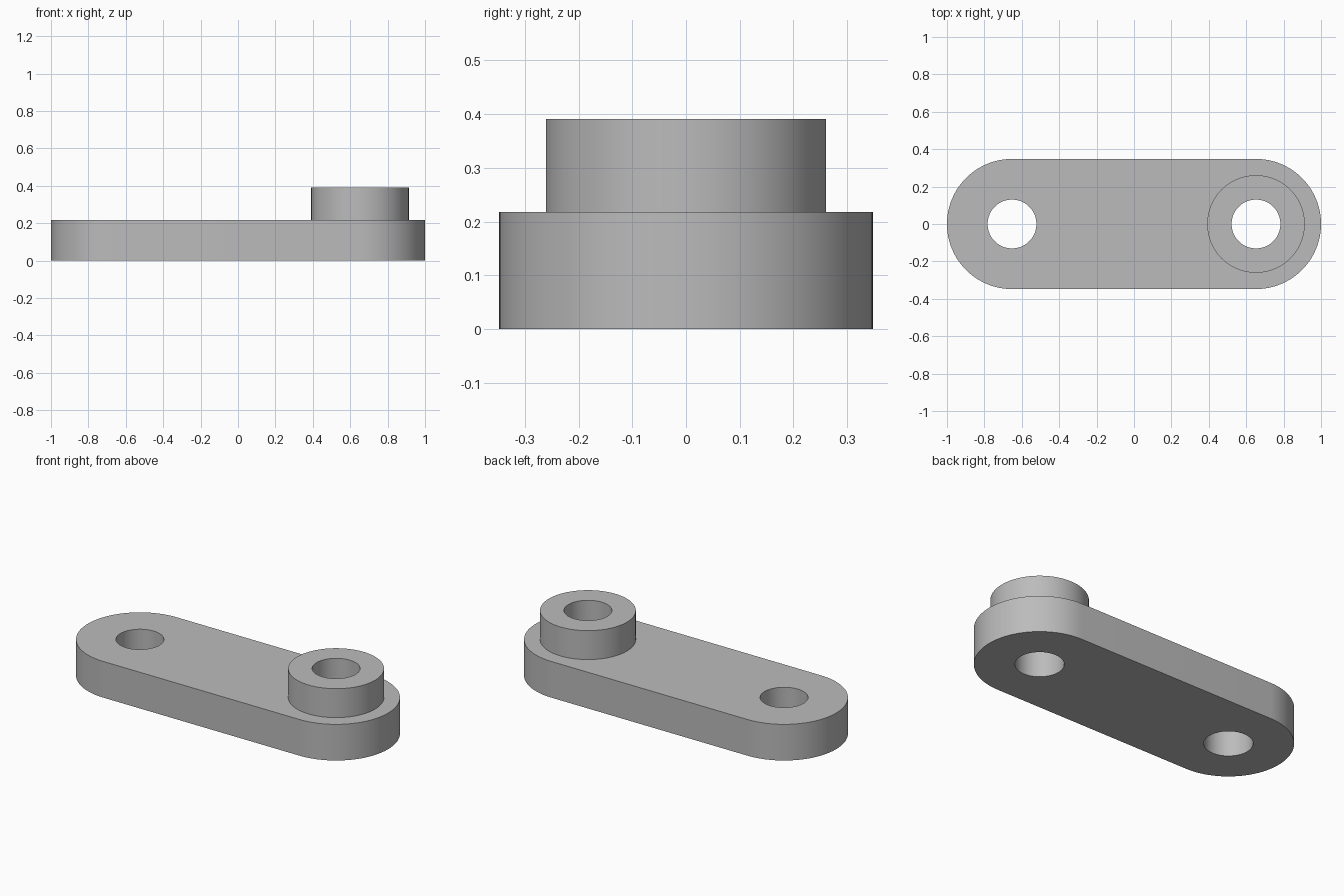
import bpy
import bmesh
from math import cos, sin, pi, radians

cube = bpy.data.objects.get("Cube")
if cube:
    bpy.data.objects.remove(cube, do_unlink=True)

UNIT = 1 / 23
END_X = 15 * UNIT
END_R, BOSS_R, HOLE_R = 8 * UNIT, 6 * UNIT, 3 * UNIT
PLATE_Z, BOSS_Z = 5 * UNIT, 9 * UNIT
STEPS = 48

grey = bpy.data.materials.new("plain grey")
grey.use_nodes = True
COLOUR = (0.5, 0.5, 0.5, 1)
grey.diffuse_color = COLOUR
grey.node_tree.nodes["Principled BSDF"].inputs["Base Color"].default_value = COLOUR


def arc(x, radius, start, sweep, count):
    return [(x + radius * cos(start + sweep * i / count),
             radius * sin(start + sweep * i / count)) for i in range(count)]


def circle(x, radius):
    return arc(x, radius, 0, 2 * pi, 2 * STEPS)


def extrude(name, outline, bottom, top):
    """Solid prism from a flat outline."""
    bm = bmesh.new()
    face = bm.faces.new([bm.verts.new((x, y, bottom)) for x, y in outline])
    result = bmesh.ops.extrude_face_region(bm, geom=[face])
    raised = [g for g in result["geom"] if isinstance(g, bmesh.types.BMVert)]
    bmesh.ops.translate(bm, verts=raised, vec=(0, 0, top - bottom))
    bmesh.ops.recalc_face_normals(bm, faces=bm.faces)
    mesh = bpy.data.meshes.new(name)
    bm.to_mesh(mesh)
    bm.free()
    mesh.materials.append(grey)
    obj = bpy.data.objects.new(name, mesh)
    bpy.context.collection.objects.link(obj)
    return obj


def combine(target, tool, operation):
    """Apply a boolean to the target and discard the tool."""
    bpy.ops.object.select_all(action="DESELECT")
    target.select_set(True)
    bpy.context.view_layer.objects.active = target
    mod = target.modifiers.new(operation.lower(), "BOOLEAN")
    mod.operation, mod.object, mod.solver = operation, tool, "EXACT"
    bpy.ops.object.modifier_apply(modifier=mod.name)
    bpy.data.objects.remove(tool, do_unlink=True)


# Link plate with two rounded ends
outline = (arc(END_X, END_R, -pi / 2, pi, STEPS) + [(END_X, END_R)]
           + arc(-END_X, END_R, pi / 2, pi, STEPS) + [(-END_X, -END_R)])
link = extrude("link_plate", outline, 0, PLATE_Z)

# Raised boss at the left end
boss = extrude("boss", circle(END_X, BOSS_R), PLATE_Z / 2, BOSS_Z)
combine(link, boss, "UNION")

# Pin holes through both ends
for x in (-END_X, END_X):
    hole = extrude("hole_cutter", circle(x, HOLE_R), -UNIT, BOSS_Z + UNIT)
    combine(link, hole, "DIFFERENCE")

bpy.ops.object.shade_smooth_by_angle(angle=radians(30))
